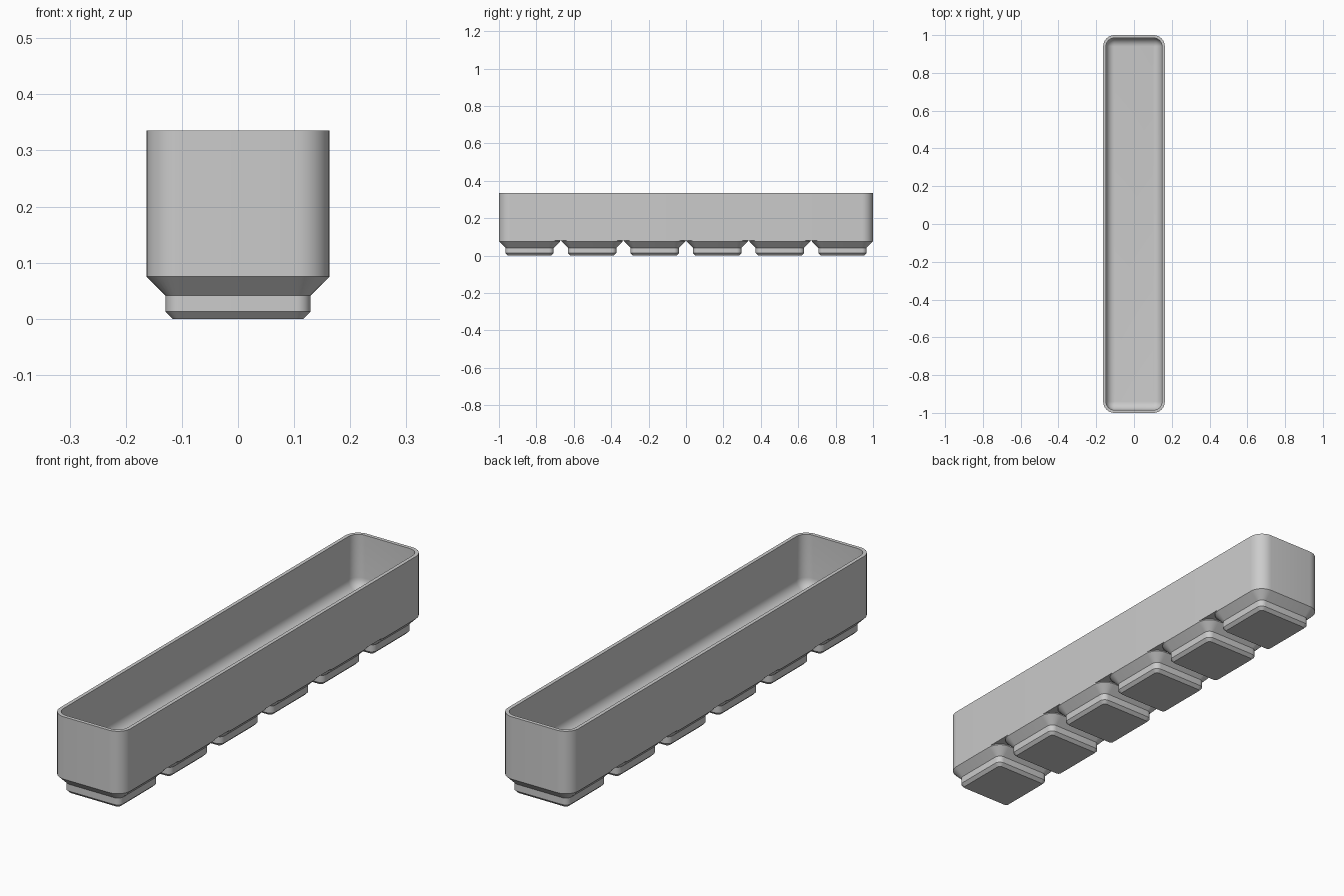
import bpy, bmesh, math

if "Cube" in bpy.data.objects:
    bpy.data.objects.remove(bpy.data.objects["Cube"])

U = 2 / 125.5                 # one design unit, so that the bin is 2 long
CELLS, PITCH = 6, 21 * U
HX, HY = 10.25 * U, 1.0       # half width and half length of the bin
HC = HX                       # half size of one foot at its top
R = 3.75 * U                  # outer corner radius
JOIN = 5 * U                  # height where the feet meet the body
FLOOR, TOP = 7 * U, 0.336
WALL = 0.95 * U
STEPS = 8

grey = bpy.data.materials.new("light_grey")
grey.use_nodes = True
grey.diffuse_color = (0.6, 0.6, 0.6, 1)
grey.node_tree.nodes["Principled BSDF"].inputs["Base Color"].default_value = (0.6, 0.6, 0.6, 1)


def ring(bm, hx, hy, inset, z):
    """Rounded rectangle, offset inwards by inset."""
    r = max(R - inset, 0.0008)
    cx, cy = hx - inset - r, hy - inset - r
    verts = []
    for q, (sx, sy) in enumerate([(1, 1), (-1, 1), (-1, -1), (1, -1)]):
        for i in range(STEPS + 1):
            a = math.pi / 2 * (q + i / STEPS)
            verts.append(bm.verts.new((sx * cx + r * math.cos(a), sy * cy + r * math.sin(a), z)))
    return verts


def loft(name, hx, hy, profile, cap_end, y=0):
    """Skin rings given as (inset, z), starting from a capped bottom."""
    bm = bmesh.new()
    rings = [ring(bm, hx, hy, inset, z) for inset, z in profile]
    bm.faces.new(rings[0][::-1])
    for a, b in zip(rings, rings[1:]):
        for i in range(len(a)):
            j = (i + 1) % len(a)
            bm.faces.new((a[i], a[j], b[j], b[i]))
    if cap_end:
        bm.faces.new(rings[-1])
    mesh = bpy.data.meshes.new(name)
    bm.to_mesh(mesh)
    bm.free()
    mesh.materials.append(grey)
    obj = bpy.data.objects.new(name, mesh)
    obj.location.y = y
    bpy.context.collection.objects.link(obj)
    bpy.ops.object.select_all(action="DESELECT")
    obj.select_set(True)
    bpy.context.view_layer.objects.active = obj
    bpy.ops.object.shade_smooth_by_angle(angle=math.radians(30))
    return obj


# Open bin: outer wall, rim, inner wall and a rounded transition to the floor
fillet = R - WALL
inner = []
for i in range(STEPS + 1):
    a = math.pi / 2 * i / STEPS
    inner.append((WALL + fillet * (1 - math.cos(a)), FLOOR + fillet * (1 - math.sin(a))))
loft("bin_body", HX, HY, [(0, JOIN), (0, TOP), (WALL, TOP)] + inner, True)

# Row of stepped, chamfered feet
foot = [(2.95 * U, 0), (2.15 * U, 0.8 * U), (2.15 * U, 2.6 * U), (0, 4.75 * U), (0, JOIN)]
for k in range(CELLS):
    loft(f"foot_{k + 1}", HC, HC, foot, False, (k - (CELLS - 1) / 2) * PITCH)
